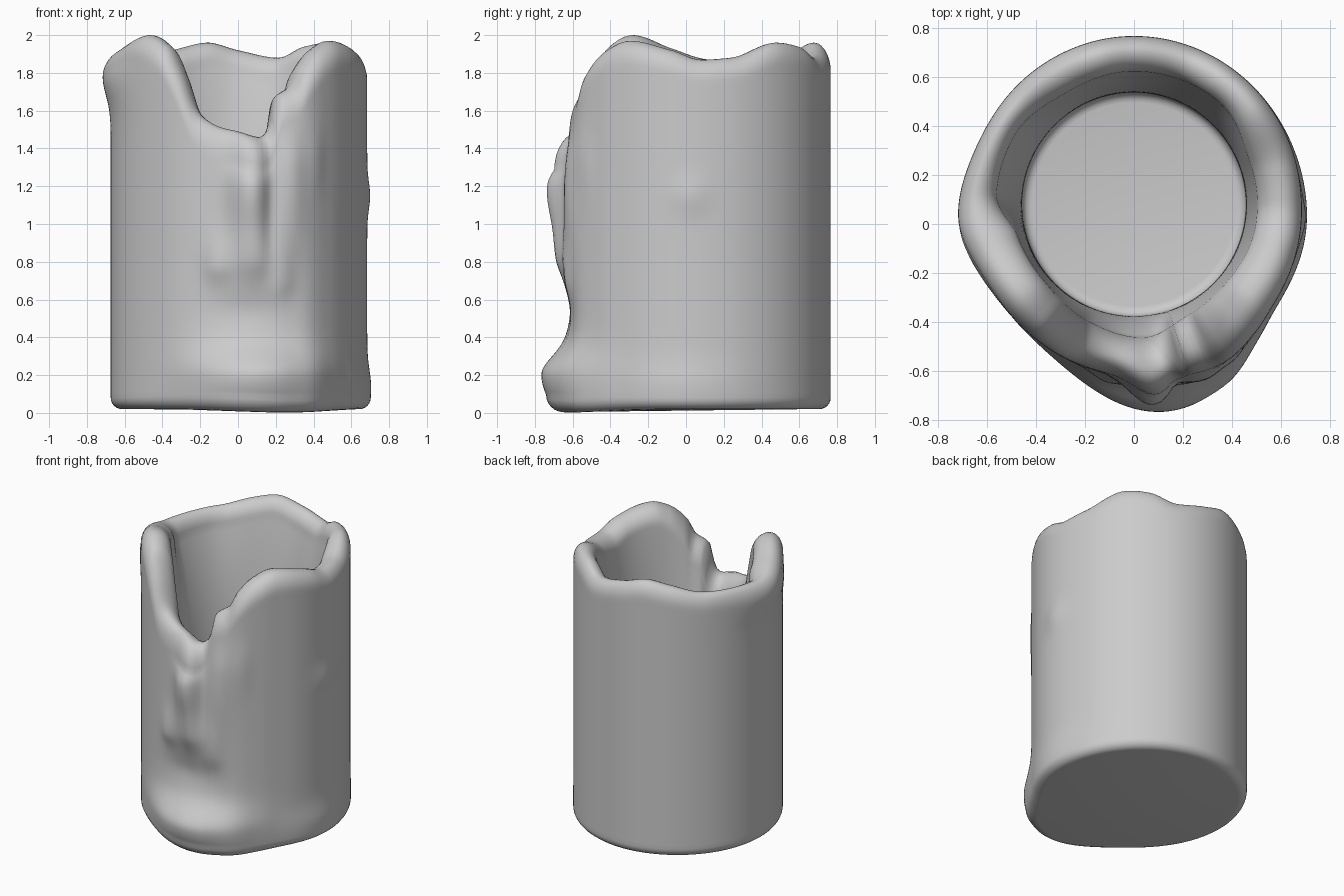
import bpy, bmesh, math

if "Cube" in bpy.data.objects:
    bpy.data.objects.remove(bpy.data.objects["Cube"])

CY = 0.08          # centre of the round body in y
N = 180            # columns around
FLOOR = 0.90       # height of the well floor

# Curves around the body: (degrees from the front, + towards +x, value)
RIM = [(-165, 1.96), (-150, 1.93), (-130, 1.88), (-95, 1.87), (-75, 1.93), (-52, 2.0),
       (-38, 1.94), (-29, 1.80), (-19, 1.58), (-8, 1.51), (0, 1.49), (10, 1.46), (15, 1.51),
       (18, 1.67), (26, 1.73), (30, 1.82), (41, 1.93), (52, 1.97), (75, 1.92),
       (90, 1.87), (105, 1.88), (130, 1.96), (145, 1.94), (160, 1.88), (180, 1.92)]
OUTER = [(-150, .682), (-100, .675), (-60, .672), (-40, .678), (-20, .69), (0, .70), (20, .725),
         (30, .742), (42, .722), (55, .70), (75, .69), (100, .682), (140, .683), (180, .686)]
INNER = [(-150, .53), (-120, .56), (-95, .56), (-75, .49), (-50, .48), (-20, .51), (5, .54),
         (25, .50), (50, .49), (80, .50), (110, .50), (140, .54), (180, .54)]

# Wax runs and grooves: angle, z, angle spread, z spread above, z spread below, amount
BUMPS = [(8, .20, 26, .14, .24, .145),      # pool at the foot
         (10, 1.00, 17, .30, .40, .025),     # broad run below the spout
         (5, 1.20, 8, .14, .25, .10), (6, .82, 9, .18, .12, .04),
         (22, 1.30, 6, .20, .40, .035), (-9, .78, 6, .16, .09, .03),
         (18, .70, 5, .20, .09, .02), (13, 1.10, 3, .25, .3, -.02),
         (3, .54, 16, .09, .09, -.015), (33, 1.35, 5, .15, .2, .012),
         (-84, 1.78, 20, .10, .14, .045), (85, 1.15, 8, .10, .10, .016),
         (80, .14, 28, .12, .2, .022)]


def around(table, a):
    """Smooth periodic interpolation (monotone cubic tangents) of a table of angles."""
    n = len(table)
    pt = lambda i: (table[i % n][0] + 360 * (i // n), table[i % n][1])
    if a < table[0][0]:
        a += 360
    k = max(i for i in range(n) if table[i][0] <= a)
    p = [pt(k + j) for j in (-1, 0, 1, 2)]
    s = [(p[j + 1][1] - p[j][1]) / (p[j + 1][0] - p[j][0]) for j in range(3)]
    tan = lambda u, v: 2 * u * v / (u + v) if u * v > 0 else 0.0
    w = p[2][0] - p[1][0]
    t = (a - p[1][0]) / w
    m0, m1 = tan(s[0], s[1]) * w, tan(s[1], s[2]) * w
    return ((2*t**3 - 3*t*t + 1) * p[1][1] + (t**3 - 2*t*t + t) * m0
            + (3*t*t - 2*t**3) * p[2][1] + (t**3 - t*t) * m1)


def outer_radius(a, z):
    r = around(OUTER, a)
    for ba, bz, sa, up, down, amp in BUMPS:
        d = (a - ba + 180) % 360 - 180
        sz = up if z > bz else down
        r += amp * math.exp(-(d / sa) ** 2 - ((z - bz) / sz) ** 2)
    return r


def section(a):
    """Profile of one column: base edge, outer wall, rolled rim, well wall, floor edge."""
    pts = []
    front = math.exp(-((a - 5) / 38) ** 2)
    top, c = around(RIM, a), 0.06 + 0.03 * front
    base = 0.02 - 0.018 * math.exp(-((a - 20) / 30) ** 2)
    for i in range(6):
        t = math.pi / 2 * i / 6
        pts.append((outer_radius(a, base + c) - c + c * math.sin(t), base + c * (1 - math.cos(t))))
    roll = 0.11 + 0.07 * front
    z0, z1 = base + c, top - roll
    for i in range(60):
        z = z0 + (z1 - z0) * i / 60
        pts.append((outer_radius(a, z), z))
    ro, ri = outer_radius(a, z1), around(INNER, a)
    crest = ri + (ro - ri) * 0.56
    for i in range(15):
        t = math.pi * i / 14
        half = ro - crest if i < 7 else crest - ri
        pts.append((crest + half * math.cos(t), z1 + roll * math.sin(t)))
    for i in range(1, 21):
        t = i / 20
        z = z1 + (FLOOR + 0.04 - z1) * t
        pts.append((0.455 + (ri - 0.455) * (1 - t) ** 2, z))
    for i in range(1, 5):
        t = math.pi / 2 * i / 4
        pts.append((0.415 + 0.04 * math.cos(t), FLOOR + 0.04 - 0.04 * math.sin(t)))
    return pts


# Melted candle body
bm = bmesh.new()
cols = []
for k in range(N):
    a = -180 + 360 * k / N
    s, c = math.sin(math.radians(a)), math.cos(math.radians(a))
    cols.append([bm.verts.new((r * s, CY - r * c, z)) for r, z in section(a)])
for k in range(N):
    p, q = cols[k], cols[(k + 1) % N]
    for j in range(len(p) - 1):
        bm.faces.new((p[j], q[j], q[j + 1], p[j + 1]))

# Underside and well floor
bm.faces.new([col[0] for col in reversed(cols)])
bm.faces.new([col[-1] for col in cols])
bmesh.ops.recalc_face_normals(bm, faces=bm.faces[:])

mesh = bpy.data.meshes.new("candle_body")
bm.to_mesh(mesh)
bm.free()
candle = bpy.data.objects.new("candle_body", mesh)
bpy.context.collection.objects.link(candle)
bpy.context.view_layer.objects.active = candle
candle.select_set(True)
bpy.ops.object.shade_smooth_by_angle(angle=math.radians(50))
